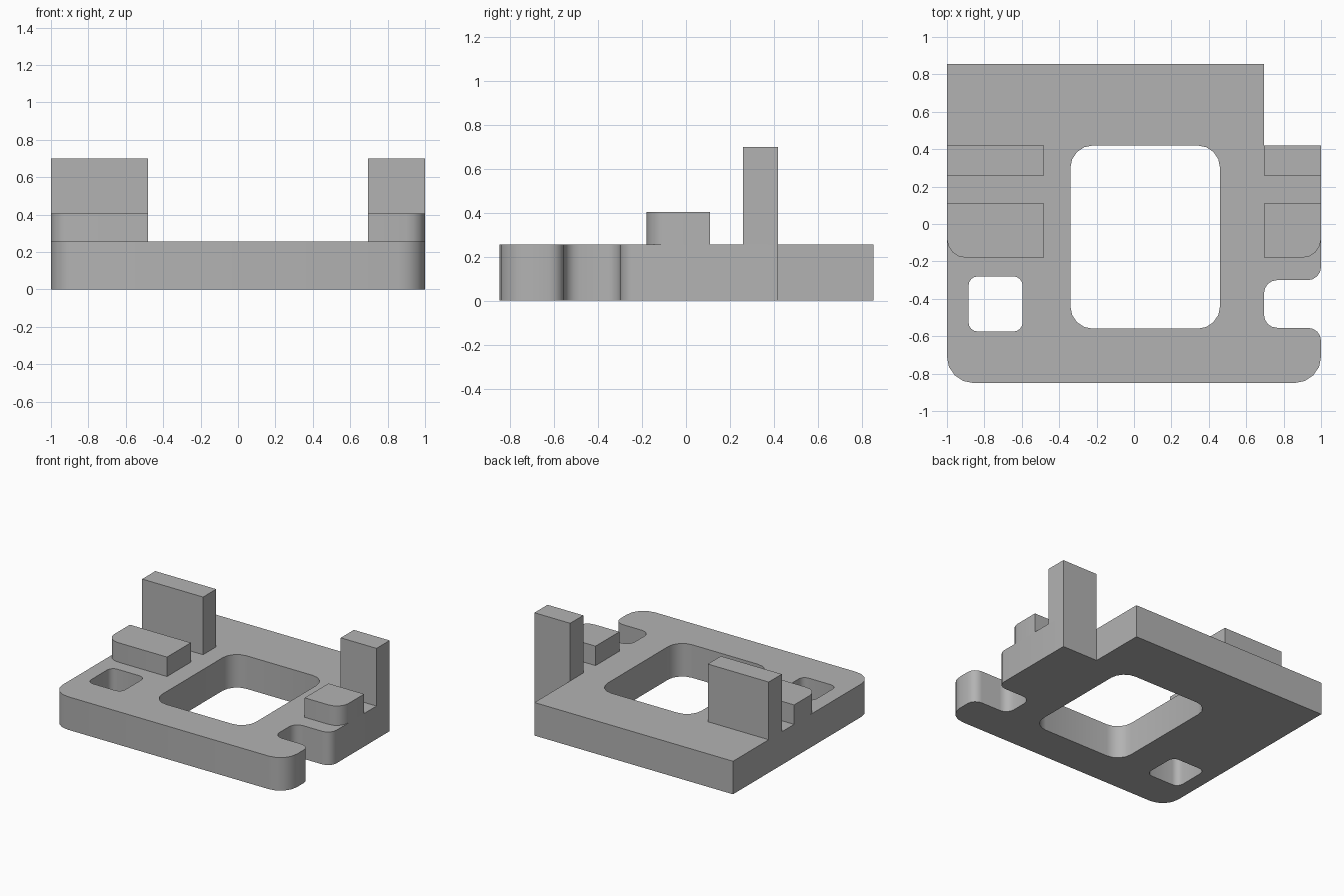
import bpy, bmesh, math
from mathutils import Vector

if "Cube" in bpy.data.objects:
    bpy.data.objects.remove(bpy.data.objects["Cube"], do_unlink=True)

PLATE_TOP = 0.255
STEP_TOP = 0.405
WALL_TOP = 0.70

grey = bpy.data.materials.new("plain grey")
grey.use_nodes = True
colour = (0.45, 0.45, 0.45, 1)
grey.diffuse_color = colour
grey.node_tree.nodes["Principled BSDF"].inputs["Base Color"].default_value = colour


def rounded(corners, segments=4):
    """Turn (x, y, radius) corners into an outline with arcs."""
    points = []
    for i, (x, y, r) in enumerate(corners):
        here = Vector((x, y))
        if r == 0:
            points.append(here)
            continue
        to_prev = (Vector(corners[i - 1][:2]) - here).normalized()
        to_next = (Vector(corners[(i + 1) % len(corners)][:2]) - here).normalized()
        centre = here + (to_prev + to_next) * r
        for k in range(segments + 1):
            a = math.pi / 2 * k / segments
            points.append(centre - to_next * r * math.cos(a) - to_prev * r * math.sin(a))
    return points


def prism(name, corners, bottom, top, segments=4):
    """Extrude a rounded outline upward."""
    bm = bmesh.new()
    face = bm.faces.new([bm.verts.new((p.x, p.y, bottom)) for p in rounded(corners, segments)])
    grown = bmesh.ops.extrude_face_region(bm, geom=[face], use_keep_orig=True)
    moved = [g for g in grown["geom"] if isinstance(g, bmesh.types.BMVert)]
    bmesh.ops.translate(bm, verts=moved, vec=(0, 0, top - bottom))
    bmesh.ops.recalc_face_normals(bm, faces=bm.faces)
    mesh = bpy.data.meshes.new(name)
    bm.to_mesh(mesh)
    bm.free()
    mesh.materials.append(grey)
    obj = bpy.data.objects.new(name, mesh)
    bpy.context.collection.objects.link(obj)
    return obj


def box(x0, x1, y0, y1, r=0):
    return [(x0, y0, r), (x1, y0, r), (x1, y1, r), (x0, y1, r)]


def select_only(obj):
    bpy.ops.object.select_all(action="DESELECT")
    obj.select_set(True)
    bpy.context.view_layer.objects.active = obj


# Base plate with a side slot and a notched back corner
plate = prism("base_plate", [
    (-1, -0.85, 0.14), (1, -0.85, 0.14),
    (1, -0.555, 0.07), (0.695, -0.555, 0.07),
    (0.695, -0.30, 0.07), (1, -0.30, 0.07),
    (1, 0.42, 0), (0.695, 0.42, 0),
    (0.695, 0.855, 0), (-1, 0.855, 0)], 0, PLATE_TOP)

# Large and small openings through the plate
for name, outline in (("large_opening", box(-0.34, 0.46, -0.56, 0.42, 0.12)),
                      ("small_opening", box(-0.885, -0.595, -0.575, -0.28, 0.05))):
    cutter = prism(name, outline, -0.1, PLATE_TOP + 0.1)
    select_only(plate)
    cut = plate.modifiers.new(name, "BOOLEAN")
    cut.operation = "DIFFERENCE"
    cut.solver = "EXACT"
    cut.object = cutter
    bpy.ops.object.modifier_apply(modifier=cut.name)
    bpy.data.objects.remove(cutter, do_unlink=True)

parts = [plate]

# Low steps with a rounded outer front corner, and tall walls behind them
for side, x0, x1 in (("right", -1, -0.48), ("left", 0.695, 1)):
    step = box(x0, x1, -0.18, 0.11)
    outer = 0 if side == "right" else 1
    step[outer] = (*step[outer][:2], 0.10)
    parts.append(prism(side + "_step", step, PLATE_TOP, STEP_TOP))
    parts.append(prism(side + "_wall", box(x0, x1, 0.26, 0.42), PLATE_TOP, WALL_TOP))

for part in parts:
    select_only(part)
    bpy.ops.object.shade_smooth_by_angle(angle=math.radians(35))
